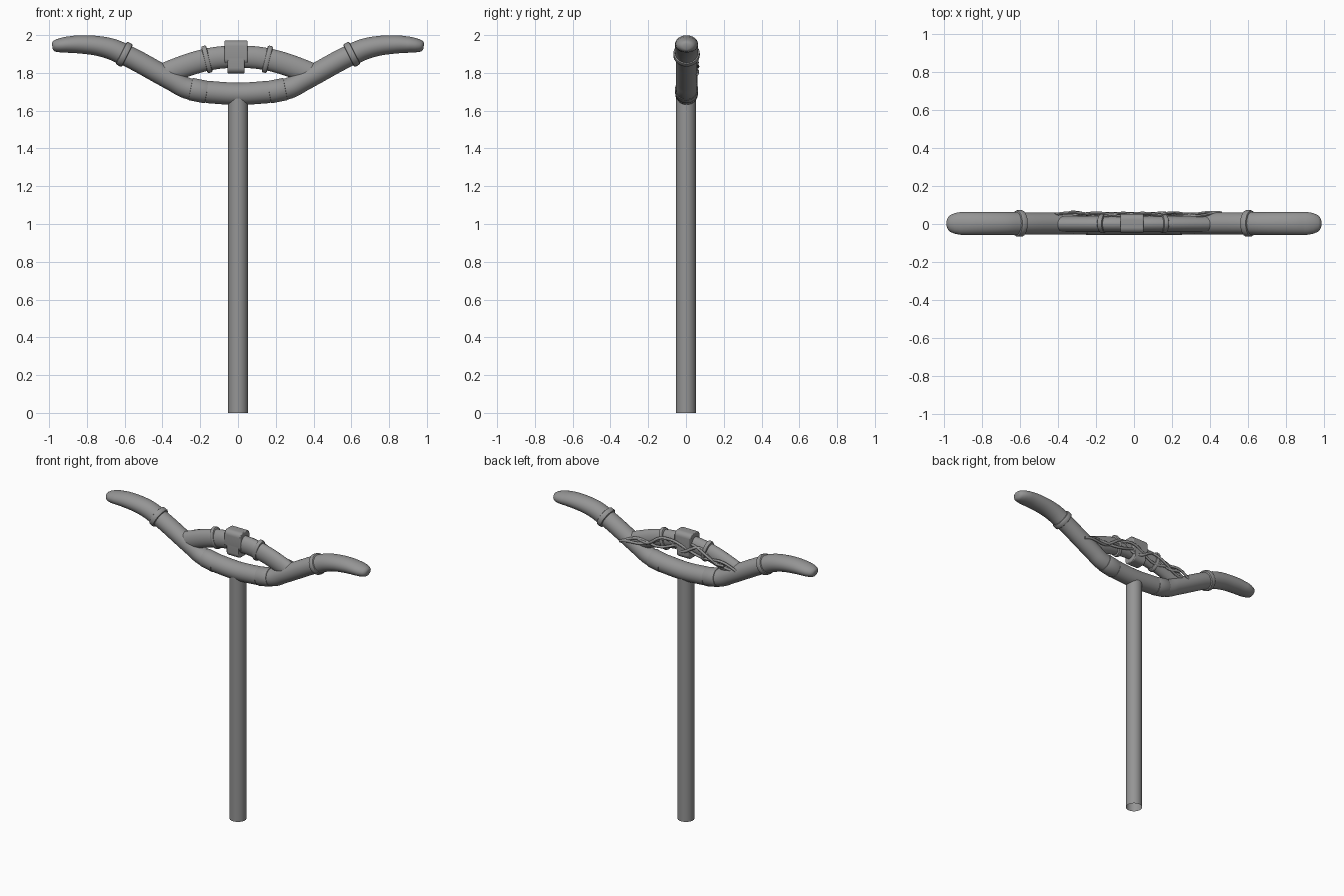
import bpy, bmesh, math
from mathutils import Vector

if "Cube" in bpy.data.objects:
    bpy.data.objects.remove(bpy.data.objects["Cube"])

grey = bpy.data.materials.new("dark_grey")
grey.diffuse_color = (0.3, 0.3, 0.3, 1)
grey.use_nodes = True
grey.node_tree.nodes["Principled BSDF"].inputs["Base Color"].default_value = grey.diffuse_color


def spline(pts, n):
    """Catmull-Rom interpolation of tuples, n steps per span."""
    P = [Vector(p) for p in pts]
    P = [P[0] * 2 - P[1]] + P + [P[-1] * 2 - P[-2]]
    out = []
    for i in range(1, len(P) - 2):
        a, b, c, d = P[i - 1:i + 3]
        for k in range(n):
            t = k / n
            out.append(0.5 * (2 * b + (c - a) * t + (2 * a - 5 * b + 4 * c - d) * t * t
                              + (3 * b - a - 3 * c + d) * t ** 3))
    return out + [P[-2]]


def finish(ob, name, angle=40):
    ob.name = name
    ob.data.materials.append(grey)
    bpy.ops.object.select_all(action='DESELECT')
    ob.select_set(True)
    bpy.context.view_layer.objects.active = ob
    bpy.ops.object.shade_smooth_by_angle(angle=math.radians(angle))
    return ob


def sweep(name, rings, sides=32):
    """Tube through (x, y, z, radius in xz plane, radius in y)."""
    bm = bmesh.new()
    loops = []
    for i, r in enumerate(rings):
        a, b = rings[max(i - 1, 0)], rings[min(i + 1, len(rings) - 1)]
        t = Vector((b[0] - a[0], 0, b[2] - a[2])).normalized()
        up = Vector((-t.z, 0, t.x))
        c = Vector((r[0], r[1], r[2]))
        loops.append([bm.verts.new(c + up * r[3] * math.cos(q) + Vector((0, r[4] * math.sin(q), 0)))
                      for q in (2 * math.pi * k / sides for k in range(sides))])
    for A, B in zip(loops, loops[1:]):
        for k in range(sides):
            m = (k + 1) % sides
            bm.faces.new((A[k], A[m], B[m], B[k]))
    bm.faces.new(loops[0])
    bm.faces.new(loops[-1])
    bmesh.ops.recalc_face_normals(bm, faces=bm.faces)
    me = bpy.data.meshes.new(name)
    bm.to_mesh(me)
    bm.free()
    ob = bpy.data.objects.new(name, me)
    bpy.context.collection.objects.link(ob)
    return finish(ob, name)


def band(name, x, z, ang, half, rz, ry, bevel=0.008):
    """Rounded collar around a bar, tilted in the xz plane."""
    prof = [(-half, -bevel), (-half + bevel * .3, -bevel * .3), (-half + bevel, 0),
            (half - bevel, 0), (half - bevel * .3, -bevel * .3), (half, -bevel)]
    d = Vector((math.cos(ang), math.sin(ang)))
    return sweep(name, [(x + d.x * s, 0.003, z + d.y * s, rz + o, ry + o) for s, o in prof])


# Post, open at the bottom
bpy.ops.mesh.primitive_cylinder_add(vertices=32, radius=0.052, depth=1.69, location=(0, 0, 0.845),
                                    end_fill_type='NOTHING')
finish(bpy.context.object, "post")

# Lower main bar
half = [(-0.64, 1.914), (-0.55, 1.872), (-0.42, 1.80), (-0.34, 1.756), (-0.27, 1.719), (-0.16, 1.698)]
line = half + [(0, 1.689)] + [(-x, z) for x, z in reversed(half)]
sweep("main_bar", spline([(x, 0.003, z, 0.056, 0.057) for x, z in line], 5))

# Centre sleeve on the main bar
mid = spline([(-0.165, 0.003, 1.699, 0.059, 0.06), (0, 0.003, 1.689, 0.059, 0.06),
              (0.165, 0.003, 1.699, 0.059, 0.06)], 8)
sweep("centre_sleeve", mid)

# Upper crossbar
half = [(-0.41, 1.785), (-0.33, 1.818), (-0.24, 1.85), (-0.15, 1.873), (-0.06, 1.884)]
line = half + [(-x, z) for x, z in reversed(half)]
sweep("crossbar", spline([(x, 0, z, 0.059, 0.043) for x, z in line], 5))

# Clamp in the middle of the crossbar: wide upper part, narrower lower part
for name, w, z0, z1 in (("clamp_top", 0.122, 1.845, 1.971), ("clamp_base", 0.09, 1.797, 1.95)):
    bpy.ops.mesh.primitive_cube_add(size=1, location=(-0.01, 0.003, (z0 + z1) / 2))
    ob = bpy.context.object
    ob.scale = (w, 0.1, z1 - z0)
    bpy.ops.object.transform_apply(location=False, rotation=False, scale=True)
    # round only the edges that run along the bar
    bm = bmesh.new()
    bm.from_mesh(ob.data)
    edges = [e for e in bm.edges if abs(e.verts[0].co.x - e.verts[1].co.x) > 0.01]
    bmesh.ops.bevel(bm, geom=edges, offset=0.03, segments=6, profile=0.5, affect='EDGES')
    bm.to_mesh(ob.data)
    bm.free()
    bv = ob.modifiers.new("bevel", 'BEVEL')
    bv.width, bv.segments = 0.005, 2
    finish(ob, name)

for s, side in ((-1, "left"), (1, "right")):
    # Grips with tapered, rounded tips
    grip = spline([(0.60 * s, .003, 1.896, .058, .06), (0.67 * s, .003, 1.926, .056, .061),
                   (0.75 * s, .003, 1.944, .052, .061), (0.84 * s, .003, 1.951, .048, .061),
                   (0.91 * s, .003, 1.949, .042, .06)], 6)
    grip += [Vector(r) for r in ((0.94 * s, .003, 1.946, .038, .055), (0.965 * s, .003, 1.943, .032, .045),
                                 (0.977 * s, .003, 1.941, .026, .034), (0.983 * s, .003, 1.940, .016, .02))]
    sweep(side + "_grip", grip)
    # Collars on both bars
    band(side + "_grip_collar", 0.602 * s, 1.898, s * math.radians(27), 0.018, 0.067, 0.070)
    band(side + "_bend_sleeve", 0.208 * s, 1.706, s * math.radians(11), 0.044, 0.060, 0.061, 0.003)
    band(side + "_cross_collar", 0.16 * s - 0.005, 1.872, -s * math.radians(14), 0.014, 0.073, 0.050)

# Loose cables along the back of the crossbar
for i, (freq, ph, span) in enumerate(((6.5, 0.4, 0.46), (5.2, 2.6, 0.43), (7.5, 4.6, 0.33))):
    pts = []
    for k in range(61):
        u = k / 30 - 1
        x = span * u
        fade = 1 - u ** 4
        z = 1.875 - 0.38 * x * x + 0.032 * fade * math.sin(freq * u + ph)
        y = 0.047 + 0.010 * math.sin(8 * u + ph * 2) + 0.006 * u * u
        pts.append((x, y, z, 0.009, 0.008))
    sweep("cable_%d" % (i + 1), pts, 10)
